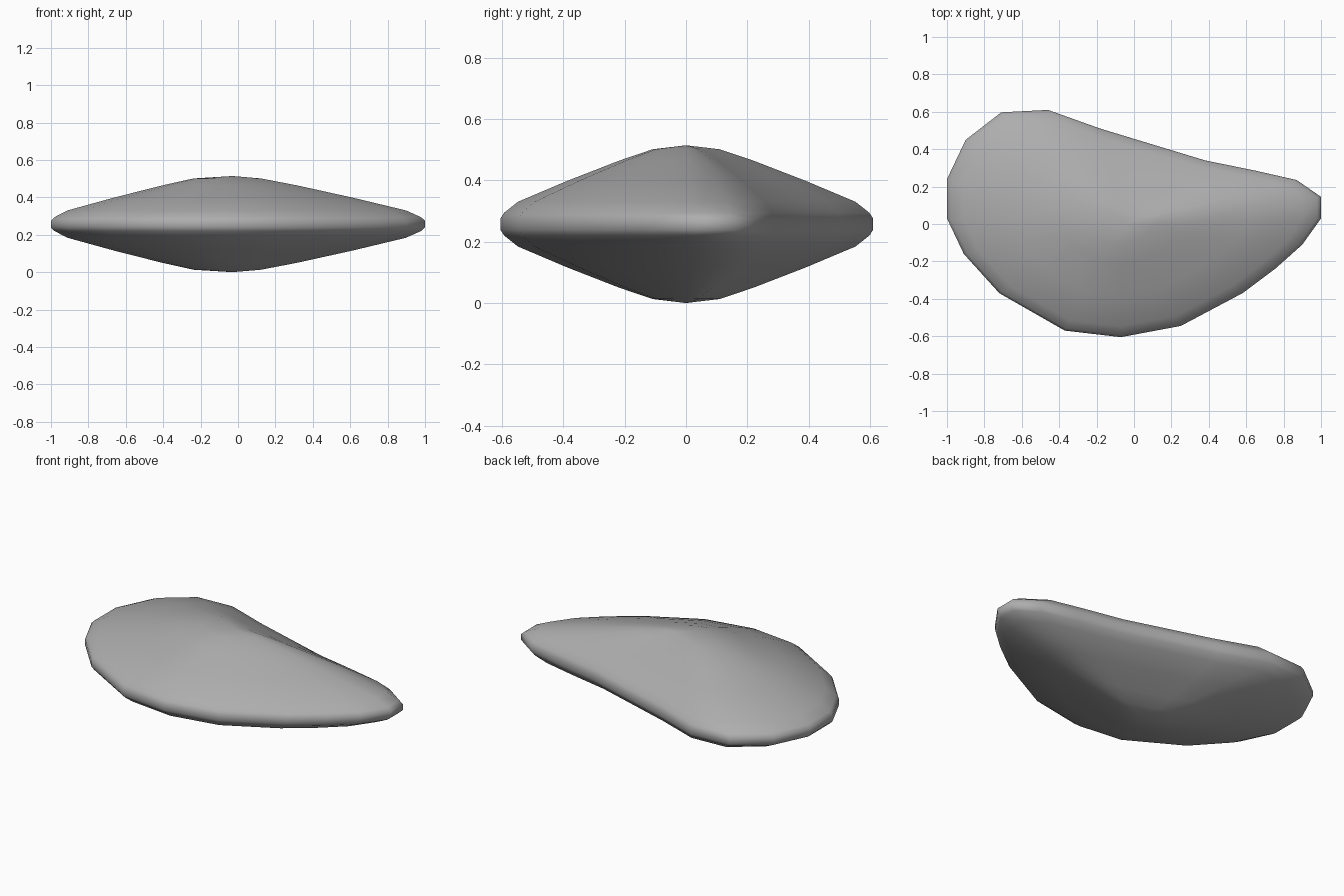
import bpy, bmesh

if "Cube" in bpy.data.objects:
    bpy.data.objects.remove(bpy.data.objects["Cube"])

# Plan outline, counter-clockwise seen from above
outline = [(1, .03), (1, .145), (.87, .235), (.65, .285), (.38, .34), (.1, .425),
           (-.18, .51), (-.46, .61), (-.71, .597), (-.9, .45), (-1, .24), (-1, .03),
           (-.91, -.16), (-.72, -.37), (-.37, -.57), (-.07, -.605), (.25, -.545),
           (.58, -.37), (.76, -.235), (.9, -.11)]
# Lens section: (fraction of outline, half thickness)
section = [(.18, .244), (.36, .207), (.64, .141), (.905, .073), (.98, .037), (1, .018)]
cx, cy, mid, peak = -.07, 0, .257, .257

bm = bmesh.new()


def ring(s, h):
    return [bm.verts.new((cx + s * (x - cx), cy + s * (y - cy), mid + h)) for x, y in outline]


# Rings run from the top centre over the rim to the bottom centre
rings = [ring(s, h) for s, h in section] + [ring(s, -h) for s, h in reversed(section)]
top = bm.verts.new((cx + .04, cy, mid + peak))
bottom = bm.verts.new((cx + .04, cy, mid - peak))
n = len(outline)
for i in range(n):
    j = (i + 1) % n
    bm.faces.new((top, rings[0][i], rings[0][j]))
    bm.faces.new((bottom, rings[-1][j], rings[-1][i]))
    for a, b in zip(rings, rings[1:]):
        bm.faces.new((a[i], b[i], b[j], a[j]))
bmesh.ops.recalc_face_normals(bm, faces=bm.faces)
for f in bm.faces:
    f.smooth = True

# Smooth pebble body
mesh = bpy.data.meshes.new("pebble_body")
bm.to_mesh(mesh)
bm.free()
stone = bpy.data.materials.new("dark_grey")
stone.diffuse_color = (.42, .42, .42, 1)
stone.use_nodes = True
stone.node_tree.nodes["Principled BSDF"].inputs["Base Color"].default_value = stone.diffuse_color
mesh.materials.append(stone)
bpy.context.collection.objects.link(bpy.data.objects.new("pebble_body", mesh))
